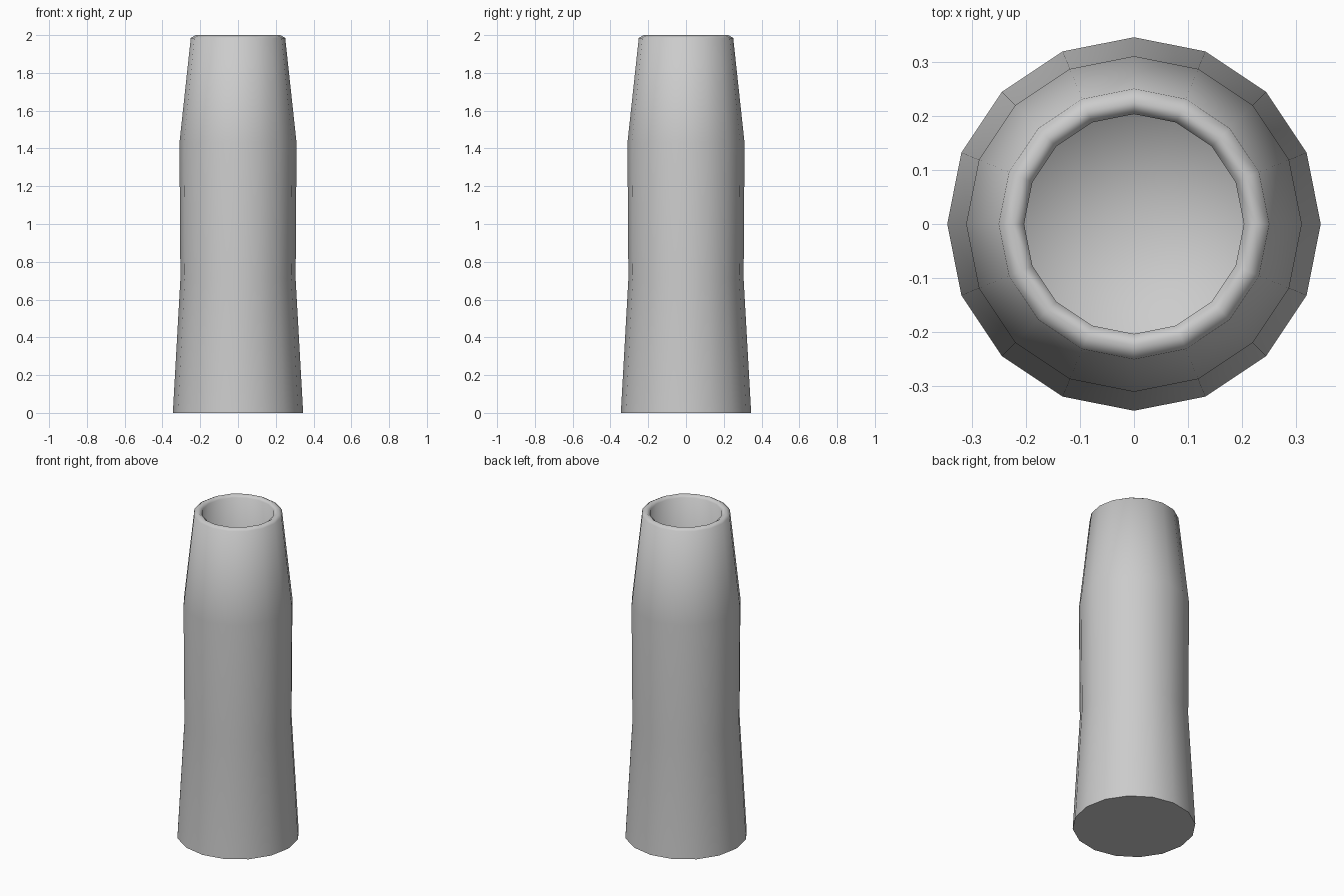
import bpy, bmesh, math

if "Cube" in bpy.data.objects:
    bpy.data.objects.remove(bpy.data.objects["Cube"])

SIDES = 16

# Profile: (radius, height) from underside, up the outside, over the lip, down the inside
PROFILE = [
    (0.345, 0.0), (0.305, 0.71), (0.31, 1.43), (0.25, 1.985),
    (0.225, 2.0), (0.203, 1.985),
    (0.262, 1.42), (0.258, 0.71), (0.295, 0.05),
]


def lathe(name, profile, sides):
    bm = bmesh.new()
    rings = []
    for r, z in profile:
        rings.append([bm.verts.new((r * math.cos(2 * math.pi * i / sides),
                                    r * math.sin(2 * math.pi * i / sides), z))
                      for i in range(sides)])
    for a, b in zip(rings, rings[1:]):
        for i in range(sides):
            j = (i + 1) % sides
            bm.faces.new((a[i], a[j], b[j], b[i]))
    # Closed underside and inner floor fan
    bm.faces.new(rings[0][::-1])
    centre = bm.verts.new((0, 0, profile[-1][1]))
    for i in range(sides):
        bm.faces.new((rings[-1][i], rings[-1][(i + 1) % sides], centre))
    bmesh.ops.recalc_face_normals(bm, faces=bm.faces)
    for f in bm.faces:
        f.smooth = True
    # Crisp edge around the foot
    foot = set(rings[0])
    for e in bm.edges:
        if e.verts[0] in foot and e.verts[1] in foot:
            e.smooth = False
    me = bpy.data.meshes.new(name)
    bm.to_mesh(me)
    bm.free()
    ob = bpy.data.objects.new(name, me)
    bpy.context.collection.objects.link(ob)
    return ob


# Tall hollow vase body
lathe("vase_body", PROFILE, SIDES)
